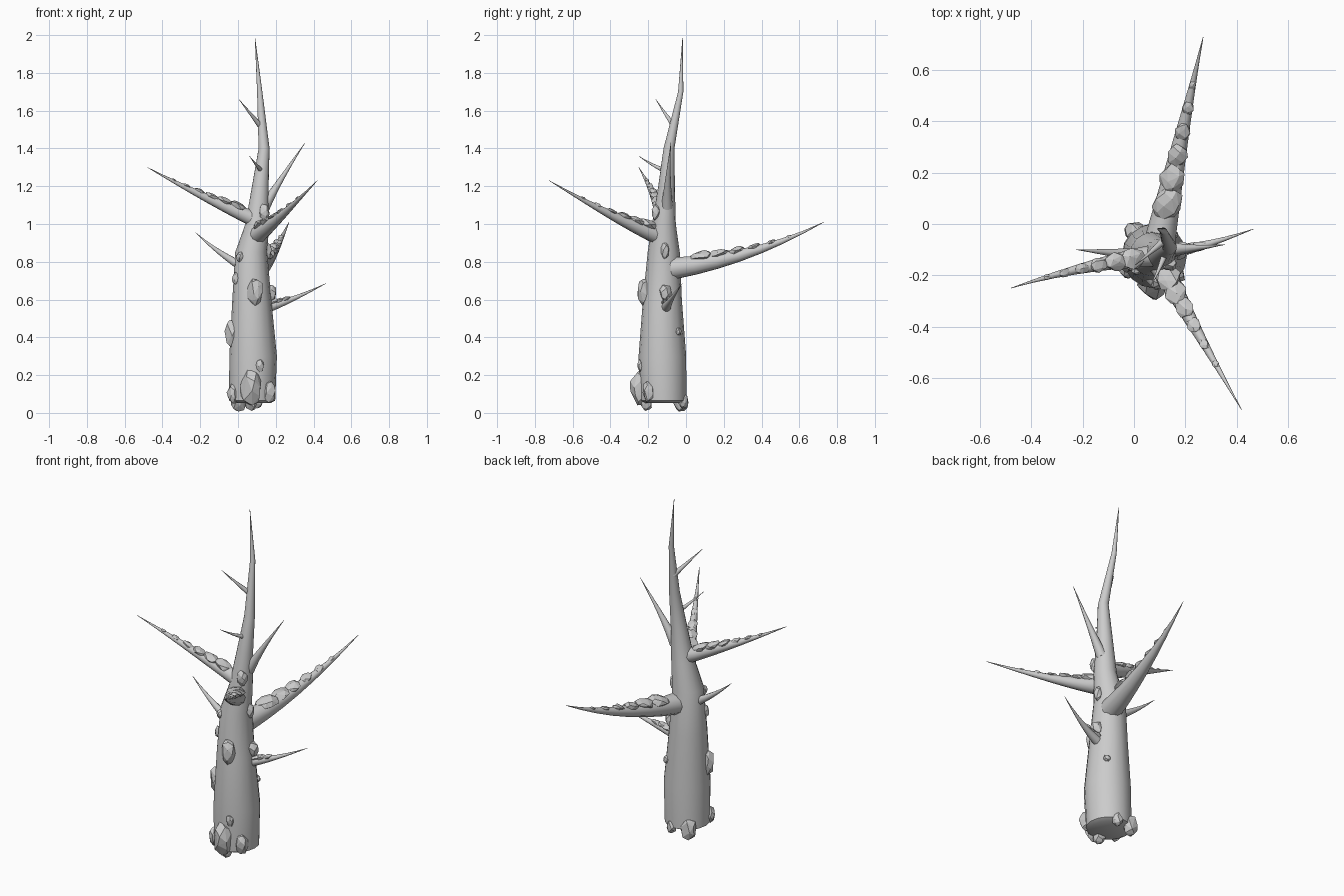
import bpy, bmesh, math, random
from mathutils import Vector, Matrix

if "Cube" in bpy.data.objects:
    bpy.data.objects.remove(bpy.data.objects["Cube"])

random.seed(7)
UP = Vector((0, 0, 1))


def finish(name, bm, smooth):
    bmesh.ops.recalc_face_normals(bm, faces=bm.faces[:])
    me = bpy.data.meshes.new(name)
    bm.to_mesh(me)
    bm.free()
    ob = bpy.data.objects.new(name, me)
    bpy.context.collection.objects.link(ob)
    if smooth:
        bpy.context.view_layer.objects.active = ob
        ob.select_set(True)
        bpy.ops.object.shade_smooth_by_angle(angle=math.radians(50))
        ob.select_set(False)


def limb(name, path, sides, flat_rings=False):
    """Tapered tube through (point, radius) pairs."""
    bm = bmesh.new()
    rings = []
    for i, (p, r) in enumerate(path):
        d = path[min(i + 1, len(path) - 1)][0] - path[max(i - 1, 0)][0]
        q = (UP if flat_rings else d).to_track_quat('Z', 'Y')
        rings.append([bm.verts.new(p + q @ Vector((r * math.cos(t), r * math.sin(t), 0)))
                      for t in (math.tau * k / sides for k in range(sides))])
    for a, b in zip(rings, rings[1:]):
        for k in range(sides):
            bm.faces.new((a[k - 1], a[k], b[k], b[k - 1]))
    bm.faces.new(rings[0])
    bm.faces.new(rings[-1])
    finish(name, bm, True)


def lump(name, loc, half, axis, n=20):
    """Faceted lump: convex hull of jittered points on an ellipsoid."""
    bm = bmesh.new()
    for i in range(n):
        z = 1 - 2 * (i + 0.5) / n
        t = i * 2.4 + random.uniform(-0.4, 0.4)
        r = math.sqrt(1 - z * z)
        s = random.uniform(0.9, 1.12)
        bm.verts.new(Vector((r * math.cos(t) * half[0], r * math.sin(t) * half[1], z * half[2])) * s)
    bmesh.ops.convex_hull(bm, input=bm.verts[:])
    loose = [v for v in bm.verts if not v.link_faces]
    bmesh.ops.delete(bm, geom=loose, context='VERTS')
    bm.transform(Matrix.Translation(loc) @ axis.to_track_quat('Z', 'Y').to_matrix().to_4x4())
    finish(name, bm, False)


# trunk: x, y, z, radius
rows = [(.075, -.12, .053, .1), (.075, -.12, .065, .122), (.08, -.125, .3, .126),
        (.073, -.125, .6, .103), (.07, -.118, .85, .085), (.102, -.117, 1, .063),
        (.118, -.103, 1.2, .044), (.138, -.09, 1.4, .029), (.115, -.028, 1.7, .014),
        (.09, -.018, 1.985, .001)]
trunk = [(Vector(r[:3]), r[3]) for r in rows]
limb("trunk", trunk, 16, True)


def trunk_at(z):
    for (p, r), (q, s) in zip(trunk, trunk[1:]):
        if z <= q.z:
            f = (z - p.z) / (q.z - p.z)
            return p.lerp(q, f), r + (s - r) * f


# branches: root, middle, tip, root radius, number of lumps on top
branches = {
    "left_branch": ((.1, -.12, 1.02), (-.19, -.17, 1.15), (-.48, -.25, 1.3), .044, 6),
    "front_branch": ((.085, -.12, .93), (.225, -.38, 1.04), (.42, -.725, 1.23), .052, 6),
    "back_branch": ((.1, -.07, .765), (.185, .34, .85), (.27, .73, 1.01), .06, 6),
    "lower_right_branch": ((.13, -.11, .55), (.28, -.08, .6), (.465, -.02, .685), .03, 3),
    "upper_right_branch": ((.14, -.1, 1.09), (.23, -.095, 1.24), (.355, -.08, 1.43), .03, 0),
    "left_twig": ((.02, -.12, .775), (-.11, -.11, .86), (-.225, -.1, .955), .025, 0),
    "top_twig": ((.122, -.06, 1.515), (.065, -.11, 1.585), (.005, -.16, 1.66), .015, 0),
    "small_twig": ((.13, -.09, 1.275), (.1, -.17, 1.31), (.06, -.25, 1.36), .015, 0),
}
for name, (a, m, b, r0, count) in branches.items():
    a, m, b = Vector(a), Vector(m), Vector(b)

    def point(t):
        return a * (1 - t) * (1 - 2 * t) + m * 4 * t * (1 - t) + b * t * (2 * t - 1)

    def radius(t):
        return r0 * (1 - t) ** 1.15 + .001

    limb(name, [(point(i / 7), radius(i / 7)) for i in range(8)], 10)
    # lumps shrink towards the tip
    for k in range(count):
        t = .18 + .115 * k
        r = radius(t)
        size = (r * 1.2, r * .65, (r0 + .03) * (.95 - t))
        lump(f"{name}_lump_{k}", point(t) + UP * r * .85, size, point(t + .05) - point(t - .05))

# lumps on the trunk: angle in degrees (-90 is front), height, half width, half height
spots = [(-92, .13, .07, .1), (-42, .115, .04, .062), (-94, .047, .04, .035),
         (212, .1, .038, .055), (128, .065, .05, .062), (75, .06, .035, .04),
         (195, .42, .042, .075), (-80, .64, .05, .078), (10, .635, .042, .045),
         (208, .71, .025, .035), (225, .825, .025, .028), (-55, 1.06, .034, .045),
         (5, .86, .028, .05), (48, .43, .022, .022), (-72, .25, .025, .035)]
for k, (deg, z, w, h) in enumerate(spots):
    c, r = trunk_at(z)
    t = math.radians(deg)
    lump(f"trunk_lump_{k}", c + Vector((math.cos(t), math.sin(t), 0)) * r * .97,
         (w * .9, w * .8, h), UP)
